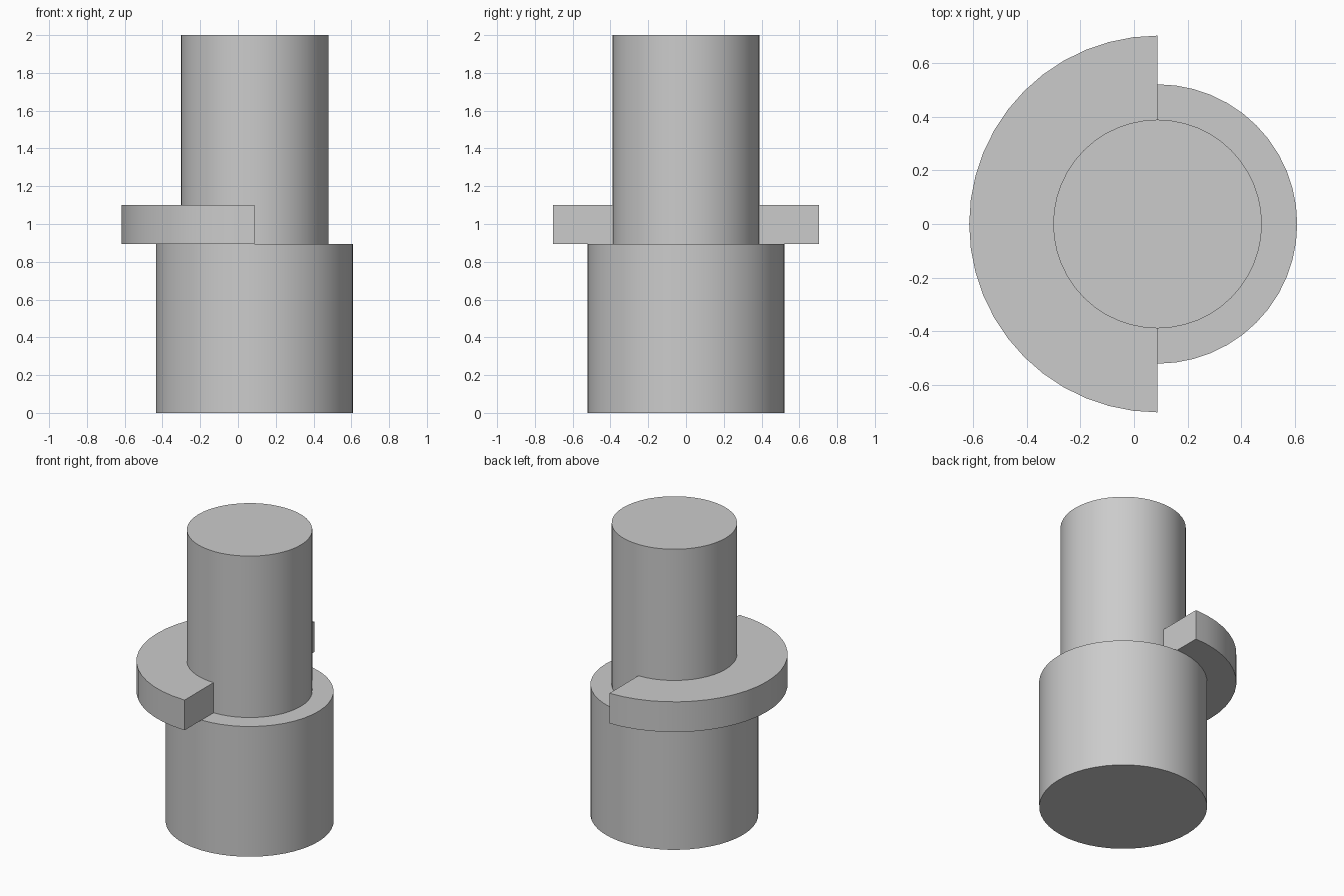
import bpy, bmesh
from math import pi, radians
from mathutils import Matrix

cube = bpy.data.objects.get("Cube")
if cube:
    bpy.data.objects.remove(cube, do_unlink=True)

AXIS_X = 0.088
SHAFT_R, BASE_R, COLLAR_R = 0.39, 0.522, 0.704
STEP_Z, COLLAR_TOP, TOP_Z = 0.893, 1.10, 2.0
SEGMENTS = 48

steel = bpy.data.materials.new("light_grey")
steel.use_nodes = True
colour = (0.6, 0.6, 0.6, 1)
steel.diffuse_color = colour
steel.node_tree.nodes["Principled BSDF"].inputs["Base Color"].default_value = colour


def revolve(name, profile, angle, closed=False):
    """Spin an (r, z) profile about the shared vertical axis, starting at +y."""
    bm = bmesh.new()
    verts = [bm.verts.new((0, r, z)) for r, z in profile]
    edges = [bm.edges.new(pair) for pair in zip(verts, verts[1:])]
    if closed:
        edges.append(bm.edges.new((verts[-1], verts[0])))
    bmesh.ops.spin(bm, geom=verts + edges, cent=(0, 0, 0), axis=(0, 0, 1),
                   angle=angle, steps=round(SEGMENTS * angle / (2 * pi)))
    bmesh.ops.remove_doubles(bm, verts=bm.verts, dist=0.0001)
    # Close the cut ends of a partial turn
    bmesh.ops.holes_fill(bm, edges=[e for e in bm.edges if e.is_boundary], sides=0)
    bmesh.ops.recalc_face_normals(bm, faces=bm.faces)
    bmesh.ops.transform(bm, matrix=Matrix.Translation((AXIS_X, 0, 0)), verts=bm.verts)
    mesh = bpy.data.meshes.new(name)
    bm.to_mesh(mesh)
    bm.free()
    mesh.materials.append(steel)
    obj = bpy.data.objects.new(name, mesh)
    bpy.context.collection.objects.link(obj)
    bpy.ops.object.select_all(action='DESELECT')
    obj.select_set(True)
    bpy.context.view_layer.objects.active = obj
    bpy.ops.object.shade_smooth_by_angle(angle=radians(30))
    return obj


# Wide base and narrower shaft, turned as one stepped body
revolve("stepped_shaft", [(0, 0), (BASE_R, 0), (BASE_R, STEP_Z),
                          (SHAFT_R, STEP_Z), (SHAFT_R, TOP_Z), (0, TOP_Z)], 2 * pi)

# Half-ring collar resting on the step, on the -x side
revolve("half_collar", [(SHAFT_R, STEP_Z), (COLLAR_R, STEP_Z),
                        (COLLAR_R, COLLAR_TOP), (SHAFT_R, COLLAR_TOP)], pi, closed=True)
